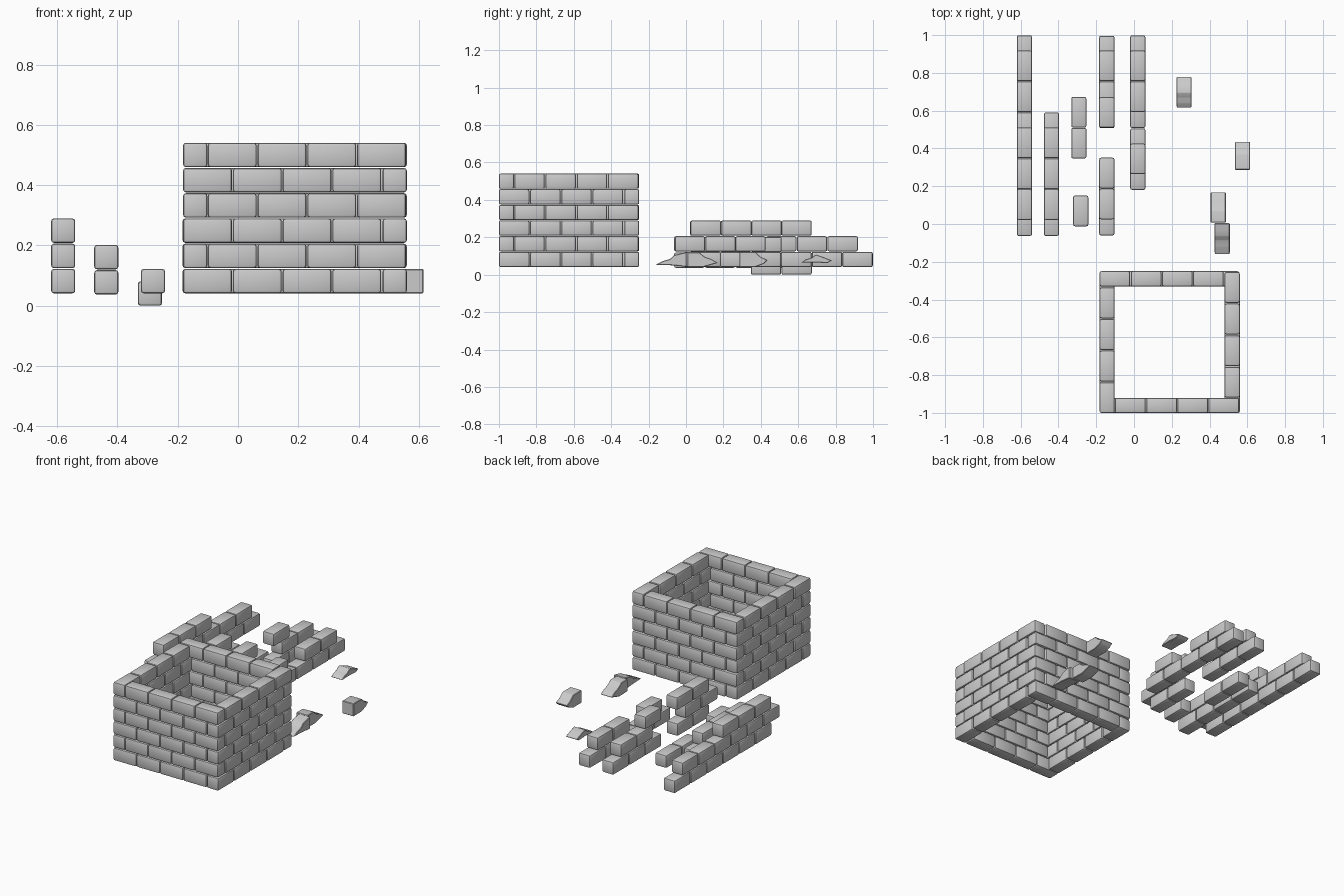
import bpy, bmesh, math
from mathutils import Matrix, Vector

if "Cube" in bpy.data.objects:
    bpy.data.objects.remove(bpy.data.objects["Cube"])

L, W, H = 0.162, 0.08, 0.081      # brick length, width, height
P, C, Z0 = 0.1638, 0.0837, 0.041  # stretcher pitch, course pitch, base level


def finish(bm, name):
    me = bpy.data.meshes.new(name)
    bm.to_mesh(me)
    bm.free()
    ob = bpy.data.objects.new(name, me)
    bpy.context.collection.objects.link(ob)
    bpy.ops.object.select_all(action='DESELECT')
    ob.select_set(True)
    bpy.context.view_layer.objects.active = ob
    bpy.ops.object.shade_smooth_by_angle(angle=math.radians(30))
    return ob


def brick_object(name, bricks):
    """bricks: list of (x, y, z, along) minimum corners; along is 'x' or 'y'."""
    bm = bmesh.new()
    for x, y, z, along in bricks:
        size = Vector((L, W, H) if along == 'x' else (W, L, H))
        mat = Matrix.Translation(Vector((x, y, z)) + size / 2) @ Matrix.Diagonal((*size, 1))
        bmesh.ops.create_cube(bm, size=1, matrix=mat)
    bmesh.ops.bevel(bm, geom=bm.edges[:], offset=0.009, segments=2,
                    profile=0.5, affect='EDGES')
    return finish(bm, name)


# Square enclosure: four walls with interlocking corners, alternating per course
X0, X1, Y0, Y1 = -0.182, 0.560, -1.0, -0.250
T = 0.082
PY = (Y1 - Y0 - T) / 4
PX = (X1 - X0 - T) / 4
walls = {"front_wall": [], "back_wall": [], "left_wall": [], "right_wall": []}
for c in range(6):
    z = Z0 + c * C
    odd = c % 2
    for i in range(4):
        walls["front_wall"].append((X0 + T * odd + i * PX, Y0, z, 'x'))
        walls["back_wall"].append((X0 + T * (1 - odd) + i * PX, Y1 - W, z, 'x'))
        walls["left_wall"].append((X0, Y0 + T * (1 - odd) + i * PY, z, 'y'))
        walls["right_wall"].append((X1 - W, Y0 + T * odd + i * PY, z, 'y'))
for name, bricks in walls.items():
    brick_object(name, bricks)


# Ruined wall strips: (name, x, base z, [(course, start y, brick count), ...])
strips = [
    ("outer_strip", -0.62, Z0, [(0, 0.018, 6), (1, -0.063, 6), (2, 0.022, 3)]),
    ("second_strip", -0.477, 0.037, [(0, -0.063, 4), (1, 0.022, 3)]),
    ("loose_bricks_back", -0.332, 0.0, [(0, 0.347, 2)]),
    ("loose_brick_front", -0.322, Z0, [(0, -0.012, 1)]),
    ("stepped_strip_front", -0.184, Z0, [(0, 0.022, 2), (1, -0.060, 2), (2, 0.025, 2)]),
    ("stepped_strip_back", -0.184, Z0, [(0, 0.507, 3), (1, 0.593, 2), (2, 0.51, 1)]),
    ("inner_strip", -0.02, Z0, [(0, 0.181, 5), (1, 0.264, 1), (1, 0.593, 2)]),
]
for name, x, z, rows in strips:
    brick_object(name, [(x, y + i * P, z + c * C, 'y')
                        for c, y, n in rows for i in range(n)])


# Broken brick fragments: y-z profiles extruded along x
def fragment(name, x, profile):
    bm = bmesh.new()
    face = bm.faces.new([bm.verts.new((x, y, z)) for y, z in profile])
    new = bmesh.ops.extrude_face_region(bm, geom=[face])["geom"]
    bmesh.ops.translate(bm, vec=(W, 0, 0),
                        verts=[v for v in new if isinstance(v, bmesh.types.BMVert)])
    bmesh.ops.recalc_face_normals(bm, faces=bm.faces[:])
    bmesh.ops.bevel(bm, geom=bm.edges[:], offset=0.003, segments=1, affect='EDGES')
    return finish(bm, name)


fragment("fragment_near", 0.427, [(-0.162, 0.053), (-0.12, 0.074), (-0.085, 0.084),
         (-0.065, 0.104), (-0.035, 0.112), (0.004, 0.12), (0.004, 0.042), (-0.07, 0.05)])
fragment("fragment_middle", 0.406, [(0.008, 0.042), (0.008, 0.12), (0.07, 0.12),
         (0.10, 0.096), (0.135, 0.084), (0.17, 0.063), (0.13, 0.052), (0.09, 0.04)])
fragment("fragment_right", 0.535, [(0.287, 0.041), (0.287, 0.122), (0.37, 0.122),
         (0.40, 0.095), (0.437, 0.078), (0.415, 0.058), (0.37, 0.041)])
fragment("fragment_far", 0.225, [(0.615, 0.064), (0.64, 0.082), (0.67, 0.09),
         (0.695, 0.108), (0.735, 0.094), (0.78, 0.076), (0.755, 0.062), (0.69, 0.066)])
